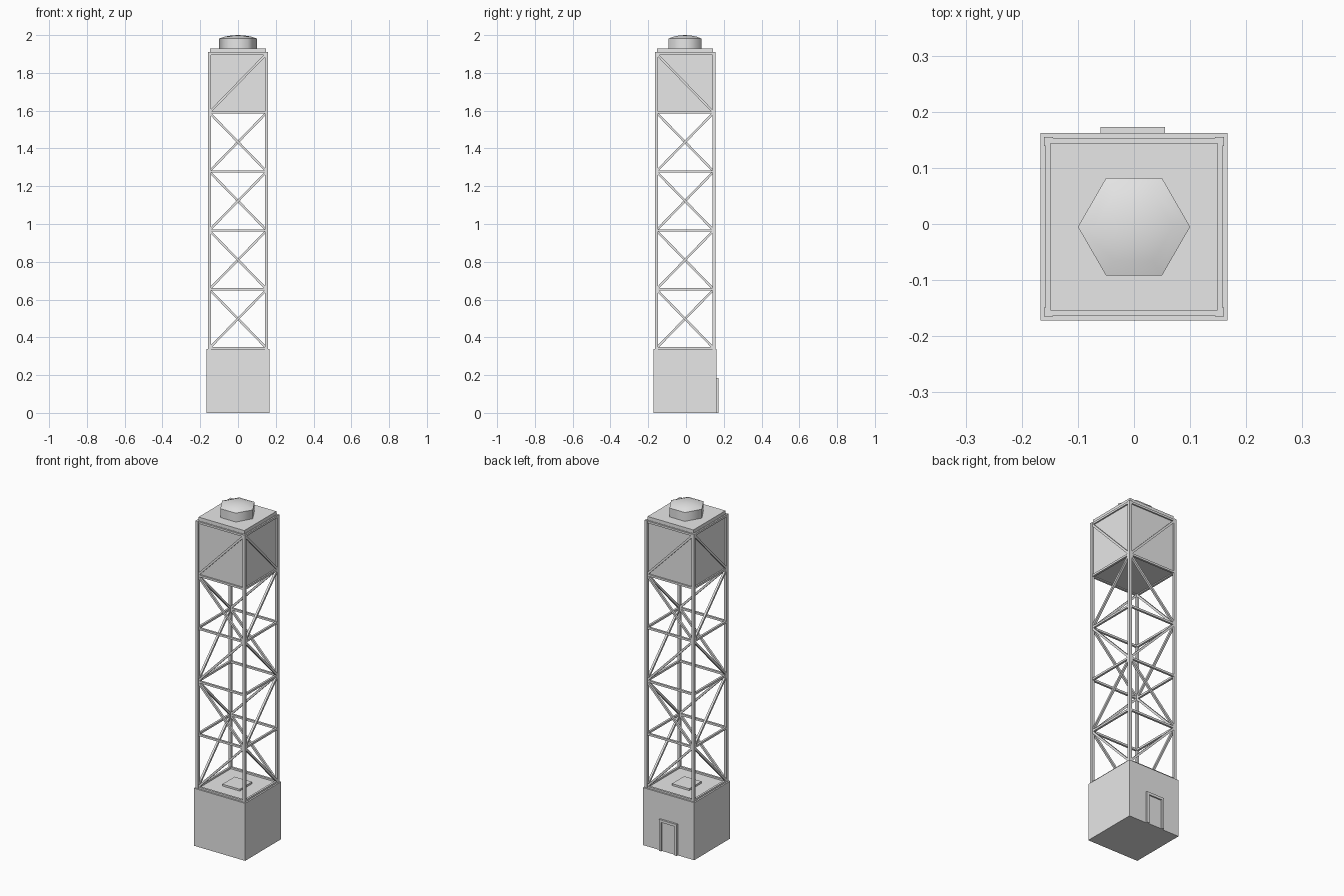
import bpy, bmesh, math
from mathutils import Vector

if "Cube" in bpy.data.objects:
    bpy.data.objects.remove(bpy.data.objects["Cube"])

CY = -0.005                      # tower axis, shifted by the door depth
HALF = 0.152                     # leg centre offset
LEVELS = [0.342 + i * 0.312 for i in range(6)]

grey = bpy.data.materials.new("plain_grey")
grey.use_nodes = True
grey.diffuse_color = (0.8, 0.8, 0.8, 1)
grey.node_tree.nodes["Principled BSDF"].inputs["Base Color"].default_value = (0.8, 0.8, 0.8, 1)


def finish(name, bm):
    bmesh.ops.recalc_face_normals(bm, faces=bm.faces)
    mesh = bpy.data.meshes.new(name)
    bm.to_mesh(mesh)
    bm.free()
    mesh.materials.append(grey)
    obj = bpy.data.objects.new(name, mesh)
    bpy.context.collection.objects.link(obj)
    return obj


def add_box(bm, low, high):
    low, high = Vector(low), Vector(high)
    verts = bmesh.ops.create_cube(bm, size=1)["verts"]
    for v in verts:
        v.co = (low + high) / 2 + v.co * (high - low)


def box(name, low, high):
    bm = bmesh.new()
    add_box(bm, low, high)
    return finish(name, bm)


def add_bar(bm, a, b, width, normal):
    # square bar between two points, one side facing along normal
    a, b, n = Vector(a), Vector(b), Vector(normal)
    d = (b - a).normalized()
    s = d.cross(n).normalized()
    for v in bmesh.ops.create_cube(bm, size=1)["verts"]:
        c = v.co.copy()
        v.co = (a + b) / 2 + d * c.x * (b - a).length + (s * c.y + n * c.z) * width


# base block
box("base_block", (-0.167, CY - 0.167, 0), (0.167, CY + 0.167, 0.338))

# door: raised frame around a shallower panel
bm = bmesh.new()
y = CY + 0.167
add_box(bm, (-0.06, y, 0), (-0.045, y + 0.011, 0.185))
add_box(bm, (0.04, y, 0), (0.055, y + 0.011, 0.185))
add_box(bm, (-0.045, y, 0.17), (0.04, y + 0.011, 0.185))
finish("door_frame", bm)
box("door_panel", (-0.045, y, 0), (0.04, y + 0.003, 0.17))

# roof hatch on the base
box("base_hatch", (-0.058, CY - 0.057, 0.338), (0.055, CY + 0.057, 0.349))

# corner legs
bm = bmesh.new()
for sx in (-1, 1):
    for sy in (-1, 1):
        x, y = sx * HALF, CY + sy * HALF
        add_box(bm, (x - 0.008, y - 0.008, 0.338), (x + 0.008, y + 0.008, 1.91))
finish("corner_legs", bm)

# horizontal rings and zigzag diagonals on the four sides
rings, braces = bmesh.new(), bmesh.new()
corners = [Vector((x * HALF, CY + y * HALF, 0)) for x, y in ((-1, -1), (1, -1), (1, 1), (-1, 1))]
for side in range(4):
    a, b = corners[side], corners[(side + 1) % 4]
    normal = (b - a).normalized().cross(Vector((0, 0, 1)))
    for i, z in enumerate(LEVELS):
        up = Vector((0, 0, z))
        add_bar(rings, a + up, b + up, 0.012, normal)
        if i < 5:
            top = Vector((0, 0, LEVELS[i + 1]))
            # neighbouring sides mirror each other so the braces meet at the legs
            rising = (side + i) % 2 == 0
            add_bar(braces, a + (up if rising else top), b + (top if rising else up), 0.012, normal)
finish("ring_beams", rings)
finish("diagonal_braces", braces)

# cabin and roof plate
box("cabin", (-0.15, CY - 0.15, 1.59), (0.15, CY + 0.15, 1.91))
box("roof_plate", (-0.149, CY - 0.149, 1.908), (0.149, CY + 0.149, 1.93))

# six-sided roof cap with a shallow dome
bm = bmesh.new()
rows = []
for r, z in ((0.1, 1.928), (0.1, 1.982), (0.07, 1.992), (0.035, 1.998)):
    rows.append([bm.verts.new((r * math.cos(k * math.pi / 3), CY + r * math.sin(k * math.pi / 3), z))
                 for k in range(6)])
tip = bm.verts.new((0, CY, 2))
bm.faces.new(rows[0])
for low, high in zip(rows, rows[1:]):
    for k in range(6):
        n = (k + 1) % 6
        bm.faces.new((low[k], low[n], high[n], high[k]))
for k in range(6):
    bm.faces.new((rows[-1][k], rows[-1][(k + 1) % 6], tip))
cap = finish("roof_cap", bm)
bpy.context.view_layer.objects.active = cap
cap.select_set(True)
bpy.ops.object.shade_smooth_by_angle(angle=math.radians(62))
